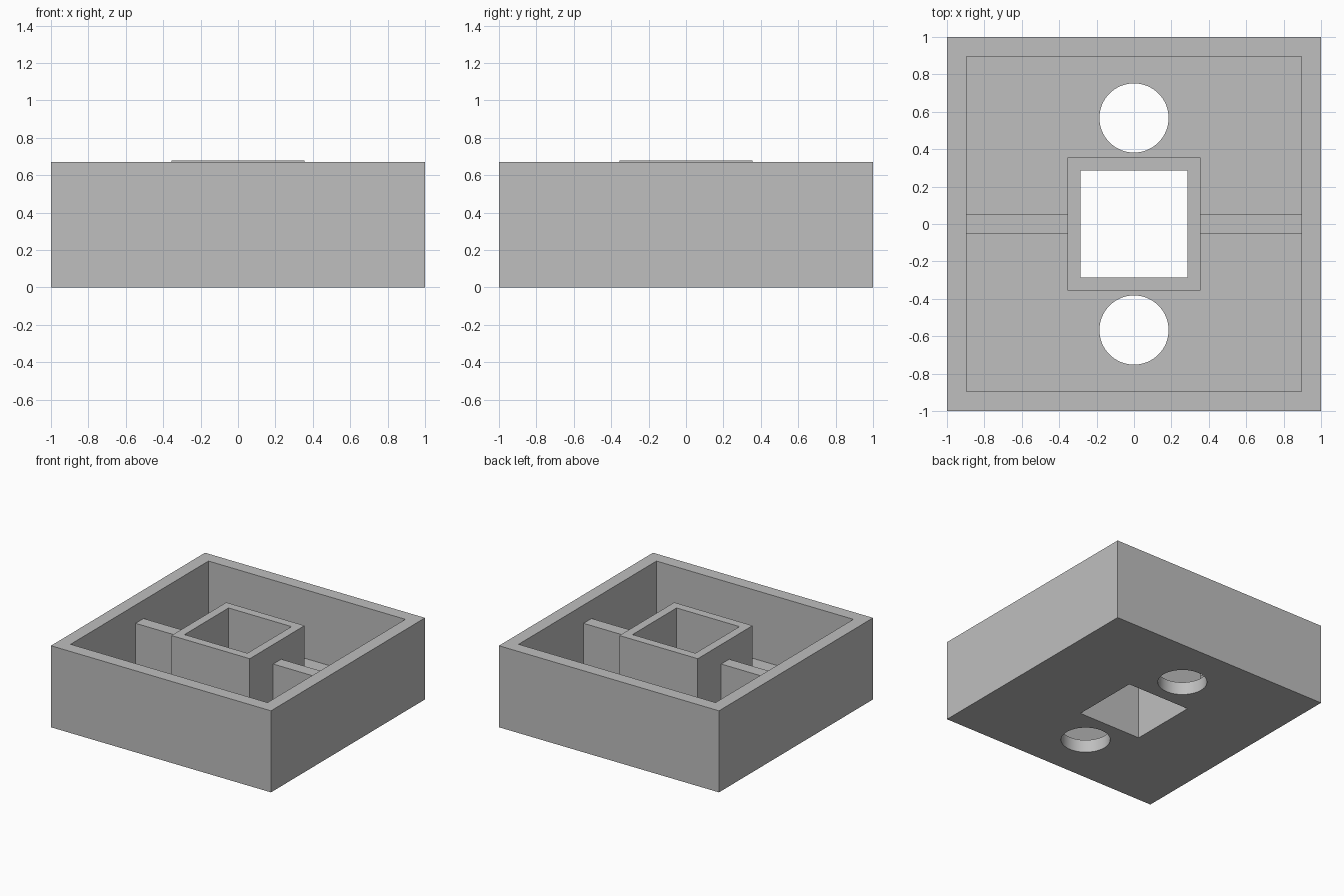
import bpy
import math

default = bpy.data.objects.get("Cube")
if default:
    bpy.data.objects.remove(default, do_unlink=True)

HEIGHT = 0.67        # outer wall
TUBE_TOP = 0.68
RIB_TOP = 0.52
FLOOR = 0.105
INNER = 0.895        # half width of the cavity
TUBE_OUT, TUBE_IN = 0.356, 0.286
RIB_HALF = 0.052
HOLE_Y, HOLE_R = 0.567, 0.185

grey = bpy.data.materials.new("plain grey")
grey.use_nodes = True
colour = (0.52, 0.52, 0.52, 1)
grey.diffuse_color = colour
grey.node_tree.nodes["Principled BSDF"].inputs["Base Color"].default_value = colour


def box(name, x0, x1, y0, y1, z0, z1):
    bpy.ops.mesh.primitive_cube_add(
        size=1, location=((x0 + x1) / 2, (y0 + y1) / 2, (z0 + z1) / 2))
    ob = bpy.context.object
    ob.name = name
    ob.scale = (x1 - x0, y1 - y0, z1 - z0)
    bpy.ops.object.transform_apply(location=False, rotation=False, scale=True)
    ob.data.materials.append(grey)
    return ob


def square(name, half, z0, z1):
    return box(name, -half, half, -half, half, z0, z1)


def cut(target, cutter):
    cutter.hide_render = True
    mod = target.modifiers.new("cut", "BOOLEAN")
    mod.operation = "DIFFERENCE"
    mod.solver = "EXACT"
    mod.object = cutter
    bpy.context.view_layer.objects.active = target
    bpy.ops.object.modifier_apply(modifier=mod.name)
    bpy.data.objects.remove(cutter, do_unlink=True)


# Open tray with a square opening and two round holes in its floor
tray = square("tray", 1, 0, HEIGHT)
cut(tray, square("cavity_cutter", INNER, FLOOR, 1))
cut(tray, square("opening_cutter", TUBE_IN, -1, 1))
for side in (-1, 1):
    bpy.ops.mesh.primitive_cylinder_add(
        vertices=64, radius=HOLE_R, depth=1, location=(0, side * HOLE_Y, 0))
    cut(tray, bpy.context.object)

# Square tube rising around the opening
tube = square("centre_tube", TUBE_OUT, FLOOR, TUBE_TOP)
cut(tube, square("tube_cutter", TUBE_IN, -1, 1))

# Ribs joining the tube to the side walls
box("left_rib", TUBE_OUT, INNER, -RIB_HALF, RIB_HALF, FLOOR, RIB_TOP)
box("right_rib", -INNER, -TUBE_OUT, -RIB_HALF, RIB_HALF, FLOOR, RIB_TOP)

# Round holes shade smoothly, box edges stay sharp
bpy.ops.object.select_all(action="DESELECT")
tray.select_set(True)
bpy.context.view_layer.objects.active = tray
bpy.ops.object.shade_smooth_by_angle(angle=math.radians(30))
